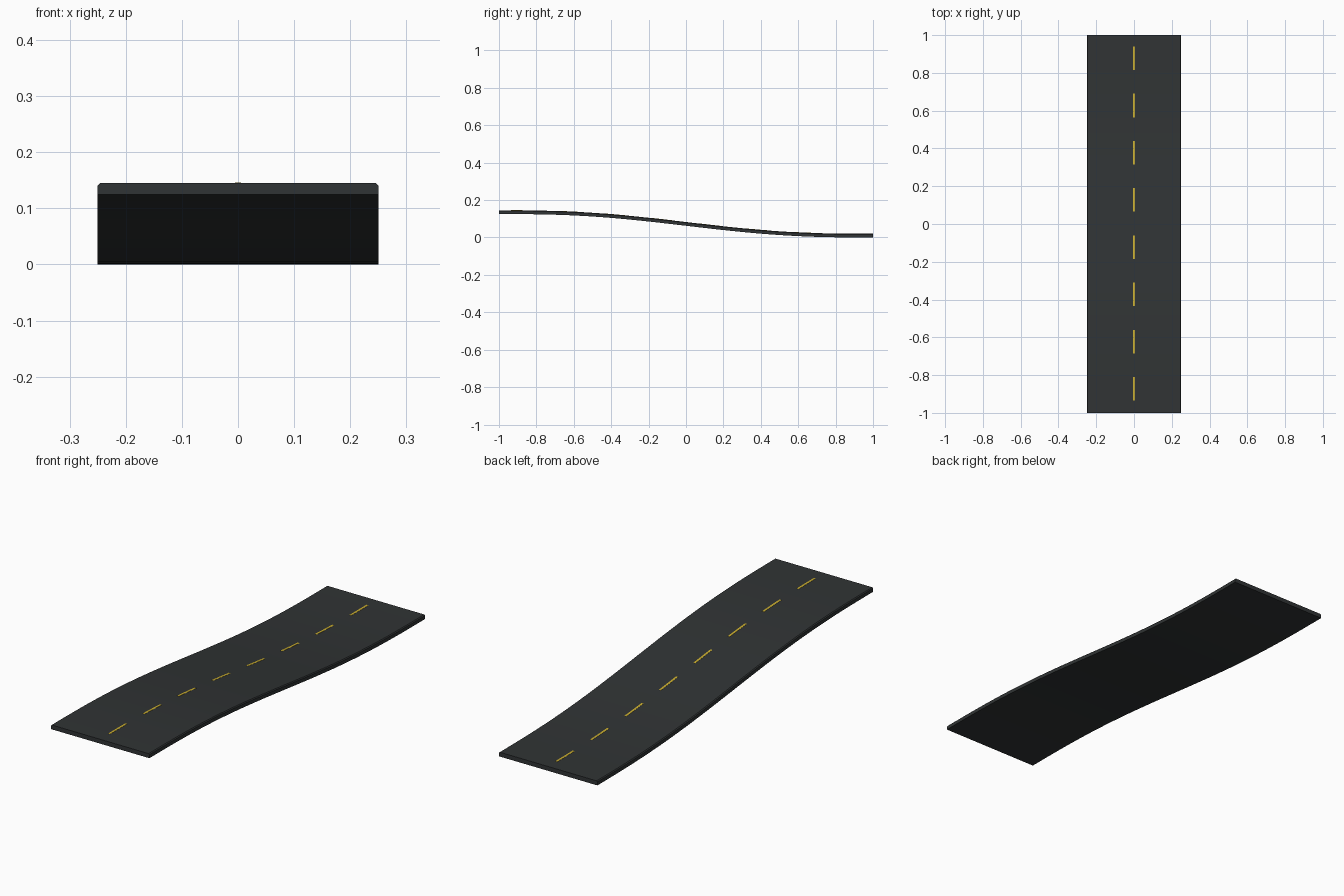
import bpy, bmesh

if "Cube" in bpy.data.objects:
    bpy.data.objects.remove(bpy.data.objects["Cube"])

HALF_W, THICK, DROP, BEVEL = 0.25, 0.02, 0.125, 0.004


def height(y):
    """Underside height: level at both ends, S-curve between."""
    t = (1 - y) / 2
    return DROP * t ** 3 * (10 - 15 * t + 6 * t * t)


def material(name, color):
    m = bpy.data.materials.new(name)
    m.diffuse_color = (*color, 1)
    m.use_nodes = True
    m.node_tree.nodes["Principled BSDF"].inputs["Base Color"].default_value = m.diffuse_color
    return m


def finish(name, bm, mat):
    bmesh.ops.recalc_face_normals(bm, faces=bm.faces)
    me = bpy.data.meshes.new(name)
    bm.to_mesh(me)
    bm.free()
    ob = bpy.data.objects.new(name, me)
    bpy.context.collection.objects.link(ob)
    me.materials.append(mat)
    bpy.context.view_layer.objects.active = ob
    ob.select_set(True)
    bpy.ops.object.shade_smooth_by_angle(angle=0.5)
    ob.select_set(False)
    return ob


def sweep(bm, section, ys):
    """Carry an (x, z offset) section along the slope and cap both ends."""
    rings = [[bm.verts.new((x, y, height(y) + z)) for x, z in section] for y in ys]
    n = len(section)
    for a, b in zip(rings, rings[1:]):
        for i in range(n):
            j = (i + 1) % n
            bm.faces.new((a[i], a[j], b[j], b[i]))
    bm.faces.new(rings[0])
    bm.faces.new(rings[-1])


asphalt = material("asphalt", (0.03, 0.034, 0.035))
yellow = material("yellow_paint", (0.6, 0.43, 0.03))

# Road slab with chamfered upper side edges
section = [(-HALF_W, 0), (HALF_W, 0), (HALF_W, THICK - BEVEL),
           (HALF_W - BEVEL, THICK), (BEVEL - HALF_W, THICK), (-HALF_W, THICK - BEVEL)]
bm = bmesh.new()
sweep(bm, section, [-1 + i / 24 for i in range(49)])
finish("road_slab", bm, asphalt)

# Dashed centre line, a thin layer of paint following the slope
bm = bmesh.new()
paint = [(-0.005, THICK - 0.001), (0.005, THICK - 0.001),
         (0.005, THICK + 0.0008), (-0.005, THICK + 0.0008)]
for k in range(8):
    start = -0.935 + 0.25 * k
    sweep(bm, paint, [start + 0.125 * i / 4 for i in range(5)])
finish("centre_dashes", bm, yellow)
